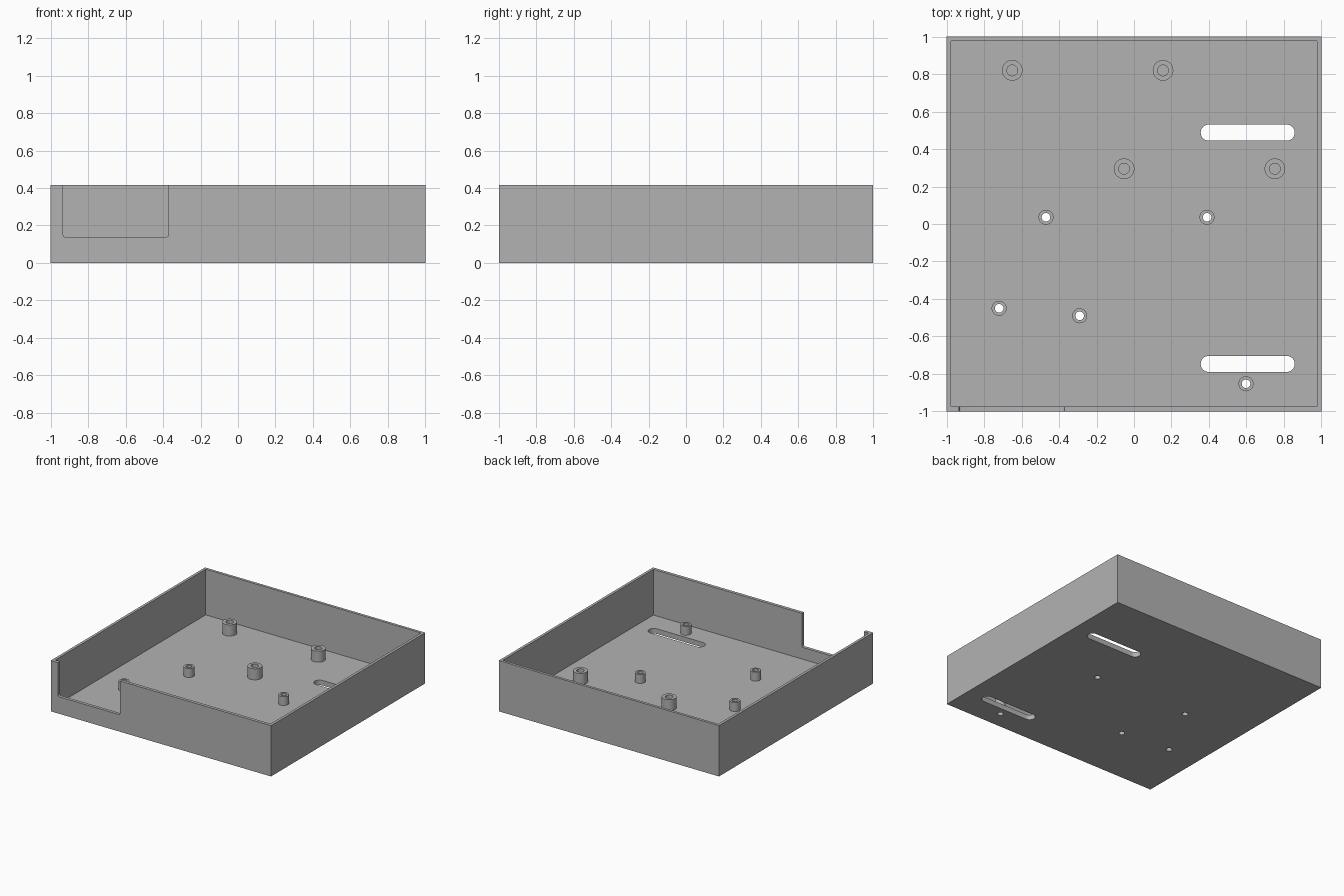
import bpy, bmesh, math

if "Cube" in bpy.data.objects:
    bpy.data.objects.remove(bpy.data.objects["Cube"])

H, FLOOR, WALL, FRONT = 0.417, 0.042, 0.022, 0.026

grey = bpy.data.materials.new("plain_grey")
grey.diffuse_color = (0.45, 0.45, 0.45, 1)
grey.use_nodes = True
grey.node_tree.nodes["Principled BSDF"].inputs["Base Color"].default_value = grey.diffuse_color


def make_object(name, bm):
    bmesh.ops.recalc_face_normals(bm, faces=bm.faces)
    mesh = bpy.data.meshes.new(name)
    bm.to_mesh(mesh)
    bm.free()
    mesh.materials.append(grey)
    ob = bpy.data.objects.new(name, mesh)
    bpy.context.collection.objects.link(ob)
    return ob


def box(name, x0, x1, y0, y1, z0, z1):
    bm = bmesh.new()
    bmesh.ops.create_cube(bm, size=1)
    for v in bm.verts:
        v.co = (x1 if v.co.x > 0 else x0, y1 if v.co.y > 0 else y0, z1 if v.co.z > 0 else z0)
    return make_object(name, bm)


def slot(name, x, y, half, r, n=32):
    """Vertical prism with round ends; half = 0 gives a cylinder."""
    bm = bmesh.new()
    ring = []
    for side in ((1, -1) if half else (0,)):
        steps = n // 2 + 1 if half else n
        start = -math.pi / 2 if side >= 0 else math.pi / 2
        for i in range(steps):
            a = start + 2 * math.pi * i / n
            ring.append(bm.verts.new((x + side * half + r * math.cos(a), y + r * math.sin(a), -0.1)))
    base = bm.faces.new(ring)
    top = bmesh.ops.extrude_face_region(bm, geom=[base])["geom"]
    bmesh.ops.translate(bm, vec=(0, 0, 0.2), verts=[e for e in top if isinstance(e, bmesh.types.BMVert)])
    return make_object(name, bm)


def standoff(x, y, r, hole, top, n=32):
    """Tube rising from the floor, open at the bottom."""
    bm = bmesh.new()
    profile = [(r, FLOOR), (r, top), (hole, top), (hole, FLOOR)]
    rings = [[bm.verts.new((x + q * math.cos(2 * math.pi * i / n), y + q * math.sin(2 * math.pi * i / n), z))
              for i in range(n)] for q, z in profile]
    for a, b in zip(rings, rings[1:]):
        for i in range(n):
            j = (i + 1) % n
            bm.faces.new((a[i], a[j], b[j], b[i]))
    ob = make_object("standoff", bm)
    # outward side is known, so fix the open tube's normals directly
    if ob.data.polygons[0].normal.dot((math.cos(math.pi / n), math.sin(math.pi / n), 0)) < 0:
        ob.data.flip_normals()
    return ob


def shade(ob):
    bpy.ops.object.select_all(action='DESELECT')
    ob.select_set(True)
    bpy.context.view_layer.objects.active = ob
    bpy.ops.object.shade_smooth_by_angle(angle=math.radians(30))


# Standoff positions
large = [(-0.65, 0.82), (0.155, 0.82), (-0.053, 0.295), (0.752, 0.295)]
small = [(-0.47, 0.036), (0.39, 0.036), (-0.72, -0.45), (-0.29, -0.49), (0.598, -0.853)]

# Open tray: block minus cavity, front notch, slots and screw holes
tray = box("tray", -1, 1, -1, 1, 0, H)
cavity = box("cavity_cutter", -1 + WALL, 1 - WALL, -1 + FRONT, 1 - WALL, FLOOR, 1)
notch = box("notch_cutter", -0.933, -0.372, -1.1, -0.95, 0.139, 1)
bevel = notch.modifiers.new("round_corners", 'BEVEL')
bevel.width, bevel.segments = 0.01, 4
cutters = [cavity, notch]
cutters += [slot("slot_cutter", 0.607, y, 0.208, 0.043) for y in (0.488, -0.747)]
cutters += [slot("hole_cutter", x, y, 0, 0.023) for x, y in small]
# the bevel must round only edges running front to back
bpy.context.view_layer.objects.active = notch
bevel.limit_method = 'WEIGHT'
weights = notch.data.attributes.new("bevel_weight_edge", 'FLOAT', 'EDGE')
for e in notch.data.edges:
    a, b = (notch.data.vertices[i].co for i in e.vertices)
    weights.data[e.index].value = 1.0 if abs(a.y - b.y) > 0.1 and a.z < 0.5 else 0.0
bpy.ops.object.modifier_apply(modifier=bevel.name)

bpy.context.view_layer.objects.active = tray
for c in cutters:
    cut = tray.modifiers.new(c.name, 'BOOLEAN')
    cut.operation, cut.solver, cut.object = 'DIFFERENCE', 'EXACT', c
    bpy.ops.object.modifier_apply(modifier=cut.name)
    bpy.data.objects.remove(c)
shade(tray)

# Standoffs: large blind ones and small drilled ones
for x, y in large:
    ob = standoff(x, y, 0.055, 0.029, 0.133)
    ob.name = "large_standoff"
    shade(ob)
for x, y in small:
    ob = standoff(x, y, 0.04, 0.023, 0.115)
    ob.name = "small_standoff"
    shade(ob)
